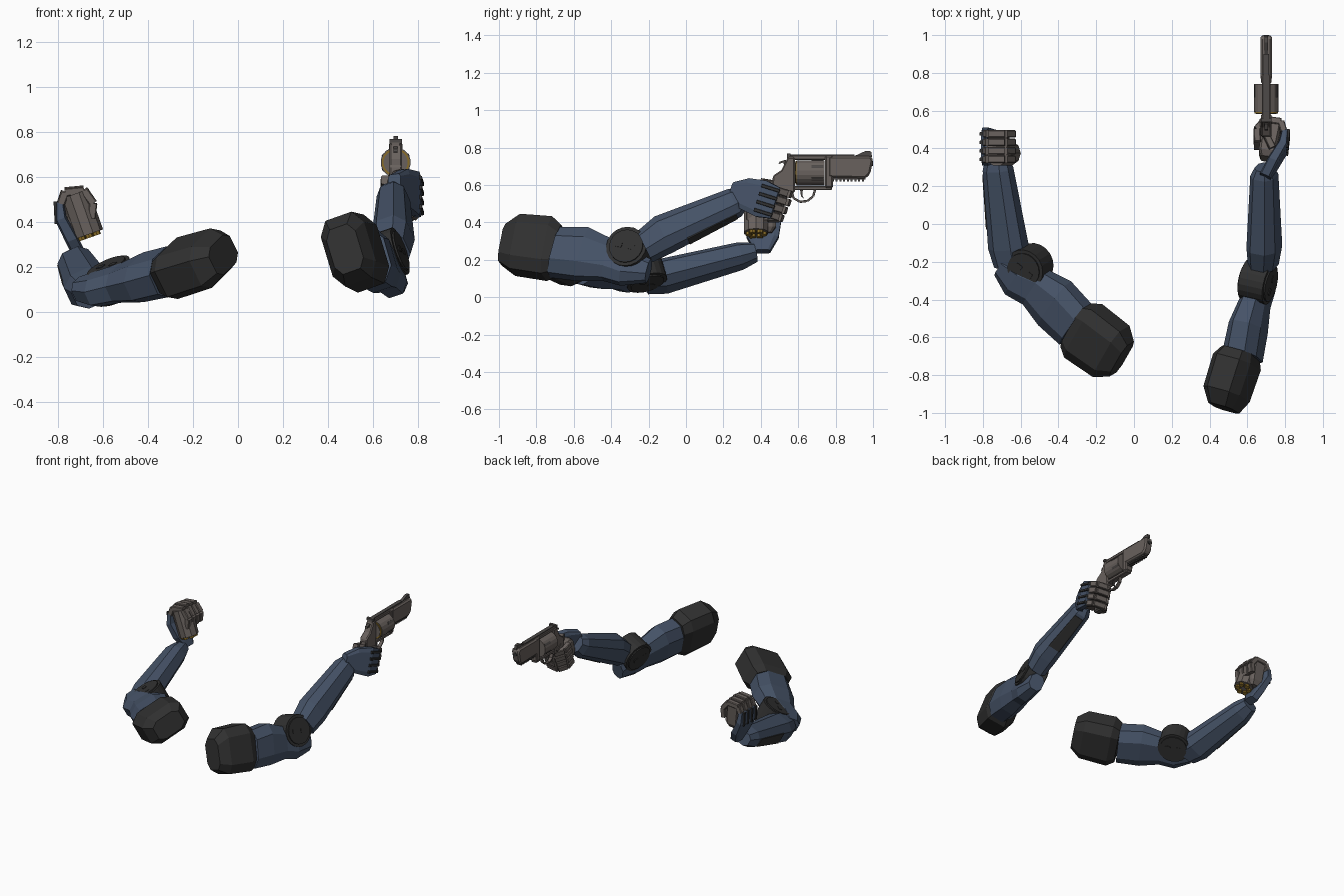
import bpy, bmesh, math
from mathutils import Vector as V

if "Cube" in bpy.data.objects:
    bpy.data.objects.remove(bpy.data.objects["Cube"])


def material(name, rgb):
    m = bpy.data.materials.new(name)
    m.use_nodes = True
    m.diffuse_color = (*rgb, 1)
    m.node_tree.nodes["Principled BSDF"].inputs["Base Color"].default_value = (*rgb, 1)
    return m


BLUE = material("slate blue", (.06, .085, .135))
DARK = material("charcoal", (.03, .03, .03))
GREY = material("warm grey", (.14, .12, .11))
STEEL = material("dark steel", (.075, .068, .065))
BRASS = material("brass", (.25, .15, .02))


def finish(name, mat, bm):
    bmesh.ops.recalc_face_normals(bm, faces=bm.faces)
    me = bpy.data.meshes.new(name)
    bm.to_mesh(me)
    bm.free()
    me.materials.append(mat)
    ob = bpy.data.objects.new(name, me)
    bpy.context.collection.objects.link(ob)
    return ob


def frame(pts, side, flip=1):
    """Width and height directions across a run of points."""
    d = (V(pts[-1]) - V(pts[0])).normalized()
    up = d.cross(V(side)).normalized() * flip
    return up.cross(d), up


def loft(name, mat, pts, sizes, side, flip=1, c=.5):
    """Chamfered eight-sided sections skinned along the points."""
    bm = bmesh.new()
    a, up = frame(pts, side, flip)
    shape = [(1, c), (c, 1), (-c, 1), (-1, c), (-1, -c), (-c, -1), (c, -1), (1, -c)]
    rings = [[bm.verts.new(V(p) + a * w * i + up * h * j) for i, j in shape]
             for p, (w, h) in zip(pts, sizes)]
    for r, q in zip(rings, rings[1:]):
        for k in range(8):
            bm.faces.new((r[k], r[k - 1], q[k - 1], q[k]))
    bm.faces.new(rings[0])
    bm.faces.new(rings[-1])
    return finish(name, mat, bm)


def beam(name, mat, p, q, w, h, side, c=.75):
    return loft(name, mat, [p, q], [(w, h)] * 2, side, 1, c)


def drum(name, mat, center, axis, r, depth, n=20):
    bm = bmesh.new()
    bmesh.ops.create_cone(bm, cap_ends=True, segments=n, radius1=r, radius2=r, depth=depth)
    bm.transform(V(axis).to_track_quat("Z", "Y").to_matrix().to_4x4())
    bmesh.ops.translate(bm, verts=bm.verts, vec=V(center))
    return finish(name, mat, bm)


CAP = [(.07, .105), (.105, .155), (.108, .162), (.085, .13)]
UPPER = [(.095, .13), (.09, .14), (.072, .11), (.066, .1), (.05, .06)]
FORE = [(.07, .085), (.082, .1), (.065, .075), (.045, .055)]


def arm(tag, axis, flip, cap, upper, elbow, fore):
    axis = V(axis).normalized()
    loft(tag + "_shoulder_cap", DARK, cap, CAP, axis, flip, .6)
    loft(tag + "_upper_arm", BLUE, upper, UPPER, axis, flip)
    loft(tag + "_forearm", BLUE, fore, FORE, axis, flip)
    # elbow hinge with a raised hub and two slots on each face
    drum(tag + "_elbow_disc", DARK, elbow, axis, .11, .14)
    a, up = frame(upper, axis, flip)
    for s in (1, -1):
        face = V(elbow) + axis * .072 * s
        drum(tag + "_elbow_rim", DARK, face, axis, .092, .012)
        for k in (-.04, .03):
            p = face + a.cross(up) * k
            beam(tag + "_elbow_slot", DARK, p, p + axis * .009 * s, .014, .018, up)
    # dark panel on the outer face of the forearm
    a, up = frame(fore, axis, flip)
    p, q = V(fore[1]), V(fore[2])
    ends = [p.lerp(q, .25) - up * .0925, p.lerp(q, .95) - up * .0755]
    loft(tag + "_forearm_panel", DARK, ends, [(.042, .006), (.033, .006)], axis, flip, .8)


def hand(tag, origin, h, s, mirror):
    """Armoured fist; returns its local-to-world placing function."""
    h, s = V(h).normalized(), V(s).normalized()
    l = h.cross(s) * mirror

    def at(x, y, z):
        return V(origin) + l * x + h * y + s * z

    # wrist and armoured back of the hand
    plate = [at(.02, -.2, 0), at(.045, -.12, 0), at(.08, -.02, 0), at(.075, .06, 0)]
    loft(tag + "_hand_back", BLUE, plate, [(.03, .04), (.03, .085), (.026, .1), (.018, .085)], l, 1, .7)
    loft(tag + "_palm", GREY, [at(.01, -.1, 0), at(.005, -.07, 0), at(0, .075, 0)],
         [(.035, .05), (.045, .07), (.052, .08)], l, 1, .75)
    curl = [(.07, .05), (.045, .1), (-.04, .095), (-.072, .03), (-.055, -.04)]
    for i in range(4):
        z = .068 - .045 * i
        shrink = 1 - .06 * abs(i - 1)
        path = [at(x, y * shrink, z) for x, y in curl]
        for p, q in zip(path, path[1:]):
            beam(f"{tag}_finger_{i + 1}", GREY, p, q, .02, .018, s)
        beam(f"{tag}_hand_slit_{i + 1}", DARK, at(.09, -.04, z), at(.08, .06, z), .021, .009, l)
    return at


# raised arm on the model's left
arm("left", (.92, -.21, .32), -1,
    [(.475, -.975, .28), (.49, -.9, .28), (.545, -.73, .26), (.565, -.68, .25)],
    [(.575, -.7, .24), (.605, -.55, .23), (.64, -.42, .2), (.675, -.33, .165), (.70, -.2, .14)],
    (.655, -.305, .25),
    [(.685, -.22, .27), (.69, -.12, .335), (.69, .26, .505), (.69, .3, .53)])
at = hand("left", (.715, .44, .515), (.2, .93, -.29), (0, .3, .95), 1)
thumb = [at(.03, -.06, .085), at(-.03, .02, .098), at(-.05, .08, .085)]
for p, q in zip(thumb, thumb[1:]):
    beam("left_thumb", GREY, p, q, .02, .018, (0, .3, .95))

# bent arm on the model's right
arm("right", (-.41, -.26, .88), 1,
    [(-.065, -.715, .255), (-.12, -.675, .24), (-.27, -.565, .195), (-.31, -.535, .185)],
    [(-.31, -.53, .18), (-.42, -.42, .155), (-.52, -.335, .13), (-.62, -.29, .105), (-.7, -.22, .1)],
    (-.555, -.225, .138),
    [(-.65, -.22, .095), (-.665, -.12, .112), (-.72, .29, .22), (-.725, .37, .24)])
at = hand("right", (-.71, .41, .445), (-.15, 0, .99), (0, -1, 0), -1)

# ammunition holder gripped in the right hand, cartridges pointing down
tilt = V((-.33, 0, .94)).normalized()
middle = V((-.695, .375, .435))
drum("held_ammo_holder", GREY, middle, tilt, .068, .19, 10)
side, other = V((0, 1, 0)), V((0, 1, 0)).cross(tilt)
for i in range(6):
    t = math.tau * i / 6
    spot = middle - tilt * .098 + side * (.04 * math.cos(t)) + other * (.04 * math.sin(t))
    drum(f"held_cartridge_{i + 1}", BRASS, spot, tilt, .018, .025, 8)

# revolver, pointing along +y
GX = .70


def slab(name, mat, outline, half, bevel=.006):
    bm = bmesh.new()
    f = bm.faces.new([bm.verts.new((GX - half, y, z)) for y, z in outline])
    new = bmesh.ops.extrude_face_region(bm, geom=[f])["geom"]
    bmesh.ops.translate(bm, vec=(2 * half, 0, 0), verts=[e for e in new if isinstance(e, bmesh.types.BMVert)])
    ob = finish(name, mat, bm)
    if bevel:
        m = ob.modifiers.new("bevel", "BEVEL")
        m.width, m.segments = bevel, 1
    return ob


def block(name, mat, y0, y1, z0, z1, half, bevel=0):
    return slab(name, mat, [(y0, z0), (y1, z0), (y1, z1), (y0, z1)], half, bevel)


slab("barrel", GREY, [(.76, .64), (.96, .635), (.985, .66), (1.0, .73), (.99, .755), (.76, .755)], .03, .01)
slab("front_sight", STEEL, [(.89, .75), (.995, .75), (.99, .78), (.96, .782)], .01, 0)
drum("muzzle_bore", DARK, (GX, .994, .715), (0, 1, 0), .014, .012, 12)
block("barrel_underlug", STEEL, .77, .96, .63, .645, .02)
for i in range(9):
    block("underlug_rib", STEEL, .78 + .02 * i, .791 + .02 * i, .62, .635, .018)
block("top_strap", GREY, .54, .79, .735, .758, .022, .004)
block("sight_rail", STEEL, .54, .9, .755, .764, .014)
block("rear_sight", STEEL, .54, .56, .75, .768, .028)
block("frame_front", GREY, .744, .785, .585, .755, .028, .006)
block("frame_bottom", GREY, .54, .78, .572, .594, .022, .004)
slab("frame_rear", GREY, [(.46, .6), (.5, .555), (.582, .56), (.582, .75), (.545, .75), (.51, .68), (.465, .65)], .028, .007)
slab("hammer", STEEL, [(.535, .68), (.52, .72), (.495, .712), (.5, .724), (.53, .735), (.555, .72)], .009, 0)
slab("grip", STEEL, [(.56, .58), (.53, .5), (.505, .4), (.43, .4), (.455, .52), (.46, .61)], .026, .009)

# cylinder with shallow flutes and a brass ring of cartridge rims at its back
drum("cylinder", GREY, (GX, .666, .665), (0, 1, 0), .067, .148, 18)
drum("cartridge_ring", BRASS, (GX, .59, .665), (0, 1, 0), .062, .008, 18)
drum("cylinder_back", GREY, (GX, .586, .665), (0, 1, 0), .054, .008, 18)
for i in range(6):
    t = math.tau * (i + .5) / 6
    x, z = math.cos(t), math.sin(t)
    p = V((GX + .0645 * x, .67, .665 + .0645 * z))
    beam("cylinder_flute", STEEL, p, p + V((0, .065, 0)), .004, .008, (x, 0, z))

# trigger guard loop and trigger
loop = [(.565, .57), (.575, .53), (.61, .51), (.65, .515), (.68, .54), (.69, .575)]
for (y, z), (y2, z2) in zip(loop, loop[1:]):
    beam("trigger_guard", GREY, (GX, y, z), (GX, y2, z2), .012, .006, (1, 0, 0))
slab("trigger", STEEL, [(.61, .575), (.625, .575), (.622, .545), (.632, .525), (.615, .54)], .006, 0)
